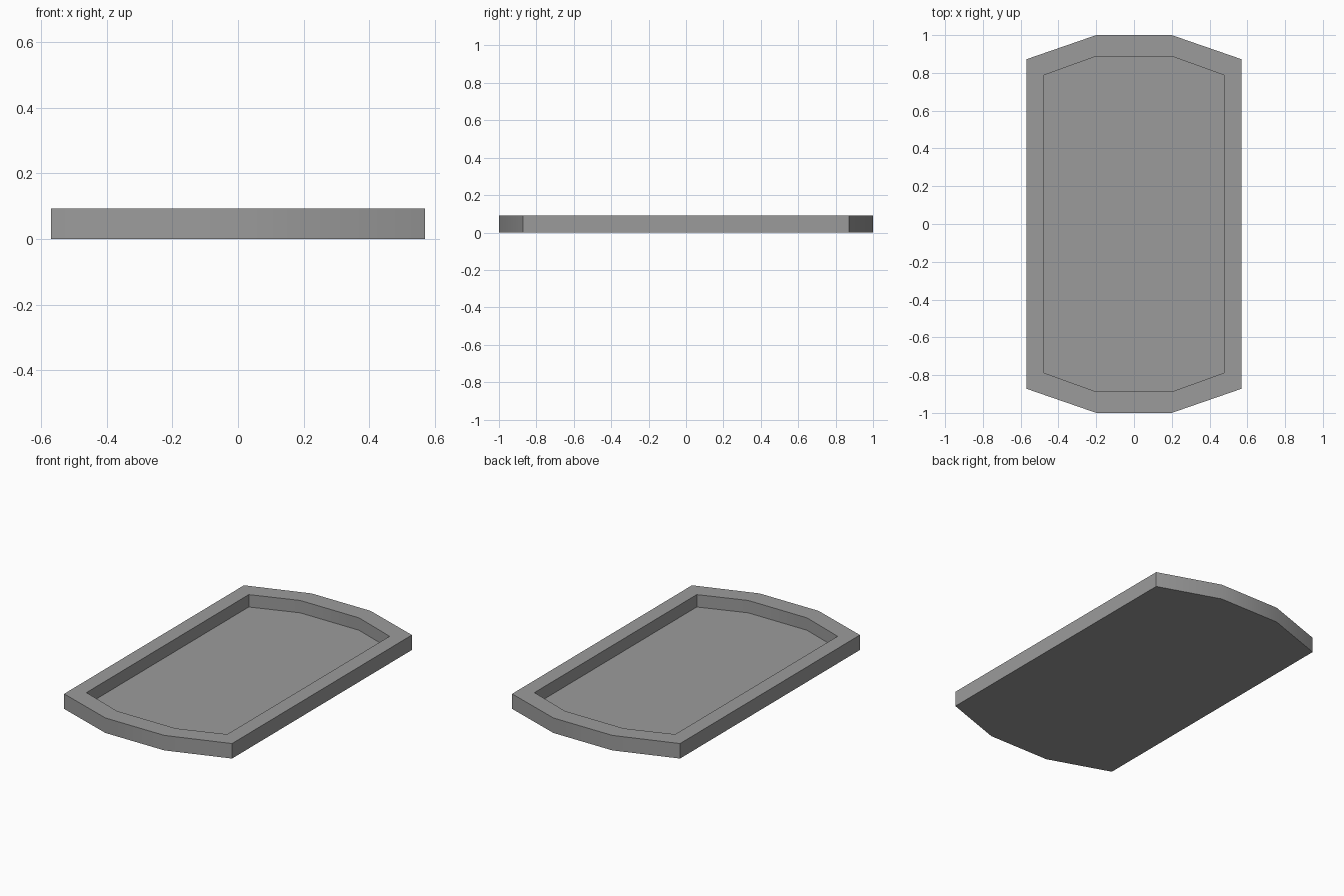
import bpy
import bmesh
from math import radians

cube = bpy.data.objects.get("Cube")
if cube:
    bpy.data.objects.remove(cube, do_unlink=True)

HEIGHT, FLOOR = 0.092, 0.016

grey = bpy.data.materials.new("plain grey")
grey.use_nodes = True
colour = (0.33, 0.33, 0.33, 1)
grey.diffuse_color = colour
grey.node_tree.nodes["Principled BSDF"].inputs["Base Color"].default_value = colour


def outline(bm, half_width, shoulder, flat, end, z):
    """Ring of vertices: straight sides with angled ends, mirrored both ways."""
    quarter = [(half_width, shoulder), (flat, end)]
    half = quarter + [(-x, y) for x, y in reversed(quarter)]
    points = half + [(-x, -y) for x, y in half]
    return [bm.verts.new((x, y, z)) for x, y in points]


def bridge(bm, lower, upper):
    for i in range(len(lower)):
        j = (i + 1) % len(lower)
        bm.faces.new((lower[i], lower[j], upper[j], upper[i]))


# Tray: outer wall, flat rim, inner wall and recessed floor
bm = bmesh.new()
outer = (0.57, 0.872, 0.2, 1.0)
inner = (0.478, 0.787, 0.2, 0.888)
rings = [outline(bm, *outer, 0), outline(bm, *outer, HEIGHT),
         outline(bm, *inner, HEIGHT), outline(bm, *inner, FLOOR)]
for lower, upper in zip(rings, rings[1:]):
    bridge(bm, lower, upper)
bm.faces.new(reversed(rings[0]))
bm.faces.new(rings[-1])
bmesh.ops.recalc_face_normals(bm, faces=bm.faces)

mesh = bpy.data.meshes.new("tray")
bm.to_mesh(mesh)
bm.free()
mesh.materials.append(grey)
tray = bpy.data.objects.new("tray", mesh)
bpy.context.collection.objects.link(tray)

# Smooth the gently angled ends, keep corners and rim sharp
bpy.ops.object.select_all(action="DESELECT")
tray.select_set(True)
bpy.context.view_layer.objects.active = tray
bpy.ops.object.shade_smooth_by_angle(angle=radians(30))
